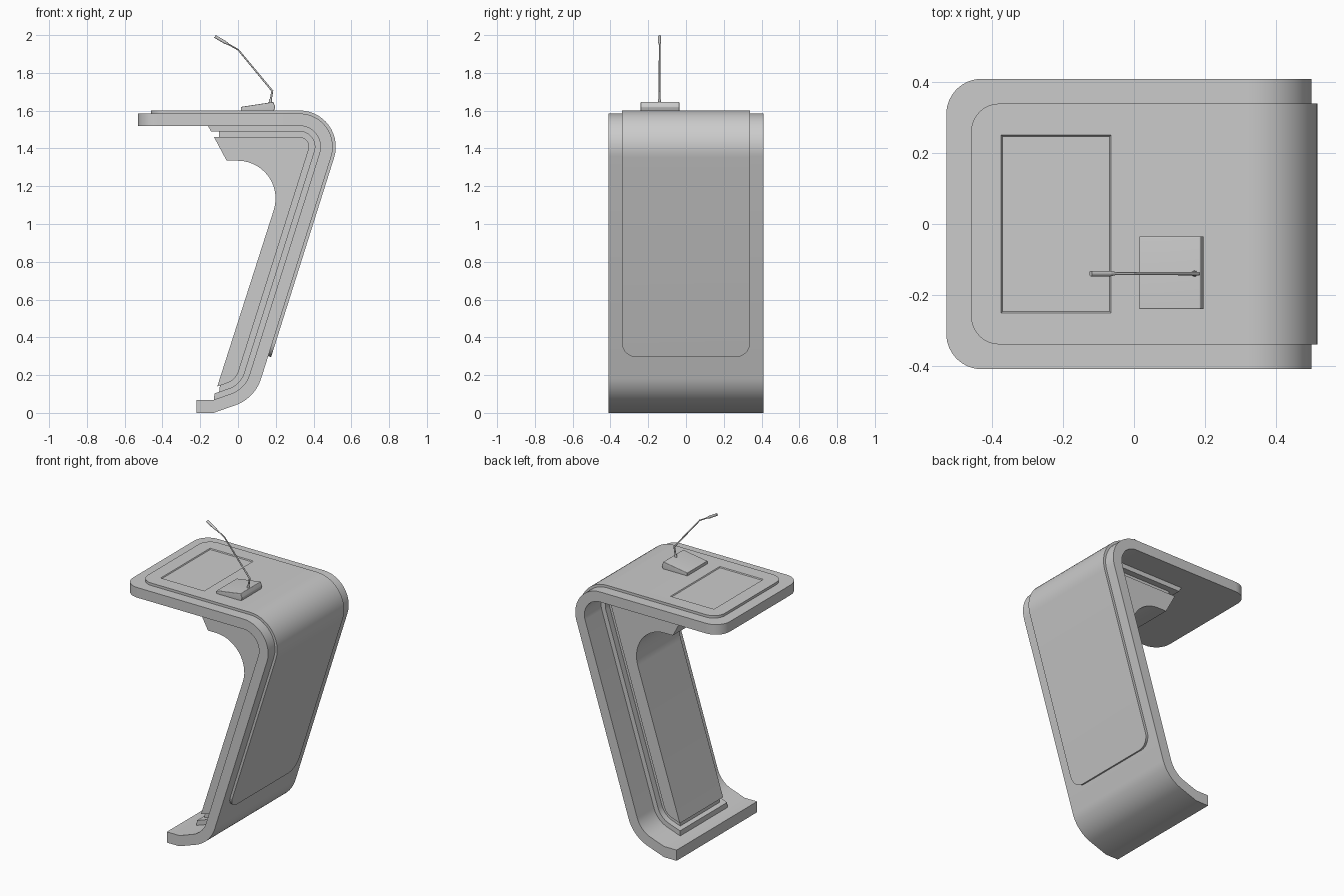
import bpy, bmesh, math
from mathutils import Vector

if "Cube" in bpy.data.objects:
    bpy.data.objects.remove(bpy.data.objects["Cube"])

grey = bpy.data.materials.new("light_grey")
grey.diffuse_color = (0.6, 0.6, 0.6, 1)
grey.use_nodes = True
grey.node_tree.nodes["Principled BSDF"].inputs["Base Color"].default_value = grey.diffuse_color


def fillet(points, n=14):
    """Round the corners of an open path of (x, z, radius) points."""
    out = []
    for i, (x, z, r) in enumerate(points):
        p = Vector((x, z))
        if r <= 0:
            out.append(p)
            continue
        a = (Vector(points[i - 1][:2]) - p).normalized()
        b = (Vector(points[(i + 1) % len(points)][:2]) - p).normalized()
        half = a.angle(b) / 2
        c = p + (a + b).normalized() * (r / math.sin(half))
        t = r / math.tan(half)
        u, v = p + a * t - c, p + b * t - c
        sweep = u.angle_signed(v)
        for k in range(n + 1):
            s = sweep * k / n
            # mathutils signs 2D angles clockwise
            out.append(c + Vector((u.x * math.cos(s) + u.y * math.sin(s),
                                   -u.x * math.sin(s) + u.y * math.cos(s))))
    return out


SLOPE, RISE = 0.316, 0.35


def ribbon(d, x_top, x_end, low=None):
    """Lectern side line, offset by d from the outer shell surface."""
    top = 1.585 + d
    k = 0.065 + 1.049 * d                       # leg line: x = k + SLOPE * z
    h = -1.06 * d                               # foot ramp: z = h + RISE * (x + 0.13)
    zc = (h + RISE * (0.13 + k)) / (1 - RISE * SLOPE)
    pts = [(x_top, top, 0), (k + SLOPE * top, top, 0.176 + d)]
    if low is not None:                         # stop part-way down the leg
        return fillet(pts + [(k + SLOPE * low, low, 0)])
    pts.append((k + SLOPE * zc, zc, 0.22 + d))
    if x_end < -0.13:
        pts += [(-0.13, h, 0), (x_end, h, 0)]
    else:
        pts.append((x_end, h + RISE * (x_end + 0.13), 0))
    return fillet(pts)


def finish(bm, name):
    bmesh.ops.recalc_face_normals(bm, faces=bm.faces)
    me = bpy.data.meshes.new(name)
    bm.to_mesh(me)
    bm.free()
    me.materials.append(grey)
    ob = bpy.data.objects.new(name, me)
    bpy.context.collection.objects.link(ob)
    return ob


def smooth(ob):
    bpy.ops.object.select_all(action='DESELECT')
    ob.select_set(True)
    bpy.context.view_layer.objects.active = ob
    bpy.ops.object.shade_smooth_by_angle(angle=math.radians(30))


def slab(name, profile, y0, y1, round_r=0, pick=None):
    """Extrude an xz profile along y; optionally round the picked edges."""
    bm = bmesh.new()
    f = bm.faces.new([bm.verts.new((p[0], y0, p[1])) for p in profile])
    ext = bmesh.ops.extrude_face_region(bm, geom=[f])
    bmesh.ops.translate(bm, vec=(0, y1 - y0, 0),
                        verts=[v for v in ext["geom"] if isinstance(v, bmesh.types.BMVert)])
    bmesh.ops.recalc_face_normals(bm, faces=bm.faces)
    if round_r:
        es = [e for e in bm.edges if pick(e)]
        bmesh.ops.bevel(bm, geom=es, offset=round_r, segments=8, profile=0.5, affect='EDGES')
    ob = finish(bm, name)
    smooth(ob)
    return ob


def in_side(e):
    return abs(e.verts[0].co.y - e.verts[1].co.y) < 1e-4


# Shell: desk top, leaning back and foot in one bent sheet
slab("shell", ribbon(0, -0.53, -0.22) + ribbon(-0.065, -0.53, -0.22)[::-1], -0.41, 0.41,
     0.10, lambda e: in_side(e) and all(v.co.x < -0.529 for v in e.verts))

# Cover panel wrapping the top and the back
cover = slab("cover_panel",
             ribbon(0.016, -0.46, 0, 0.295) + ribbon(-0.015, -0.46, 0, 0.305)[::-1], -0.34, 0.34,
             0.08, lambda e: in_side(e) and (all(v.co.x < -0.459 for v in e.verts)
                                             or all(v.co.z < 0.31 for v in e.verts)))

# Shallow document recess in the cover
bm = bmesh.new()
bmesh.ops.create_cube(bm, size=1)
for v in bm.verts:
    up = v.co.z > 0
    m = 0.004 if up else -0.003
    v.co = (-0.22 + math.copysign(0.154 + m, v.co.x), math.copysign(0.25 + m, v.co.y),
            1.606 if up else 1.595)
cutter = finish(bm, "recess_cutter")
cutter.hide_render = True
mod = cover.modifiers.new("recess", 'BOOLEAN')
mod.operation, mod.object, mod.solver = 'DIFFERENCE', cutter, 'EXACT'
bpy.context.view_layer.objects.active = cover
bpy.ops.object.modifier_apply(modifier="recess")
bpy.data.objects.remove(cutter)
smooth(cover)

# Support: flange on the shell, recessed groove, then the body
slab("support_flange", ribbon(-0.06, -0.162, -0.127) + ribbon(-0.095, -0.143, -0.125)[::-1],
     -0.24, 0.24)
slab("support_groove", ribbon(-0.09, -0.10, -0.10) + ribbon(-0.13, -0.10, -0.095)[::-1],
     -0.20, 0.20)
front = fillet([(-0.11, 0.14, 0), (0.273, 1.335, 0.20), (-0.06, 1.335, 0), (-0.127, 1.46, 0)])
slab("support_body", ribbon(-0.125, -0.127, -0.11) + front[1:-1], -0.22, 0.22)

# Microphone base wedge
slab("microphone_base", [(0.015, 1.598), (0.19, 1.598), (0.197, 1.62), (0.187, 1.646),
                         (0.015, 1.62)], -0.24, -0.035, 0.003, lambda e: True)


def rod(name, a, b, r1, r2, segs=16):
    """Tapered round bar between two (x, z) points in the microphone plane."""
    a, b = Vector((a[0], -0.14, a[1])), Vector((b[0], -0.14, b[1]))
    bm = bmesh.new()
    bmesh.ops.create_cone(bm, cap_ends=True, segments=segs, radius1=r1, radius2=r2,
                          depth=(b - a).length)
    rot = Vector((0, 0, 1)).rotation_difference(b - a).to_matrix()
    for v in bm.verts:
        v.co = rot @ v.co + (a + b) / 2
    smooth(finish(bm, name))


# Microphone: collar, bent stem, capsule
rod("microphone_collar", (0.17, 1.635), (0.173, 1.66), 0.009, 0.007)
rod("stem_lower", (0.172, 1.65), (0.182, 1.707), 0.0055, 0.005)
rod("stem_middle", (0.183, 1.703), (-0.001, 1.925), 0.005, 0.004)
rod("stem_upper", (0.002, 1.922), (-0.06, 1.957), 0.004, 0.004)
rod("capsule_neck", (-0.05, 1.951), (-0.068, 1.9615), 0.004, 0.008)
rod("capsule", (-0.068, 1.9615), (-0.122, 1.993), 0.008, 0.008)
